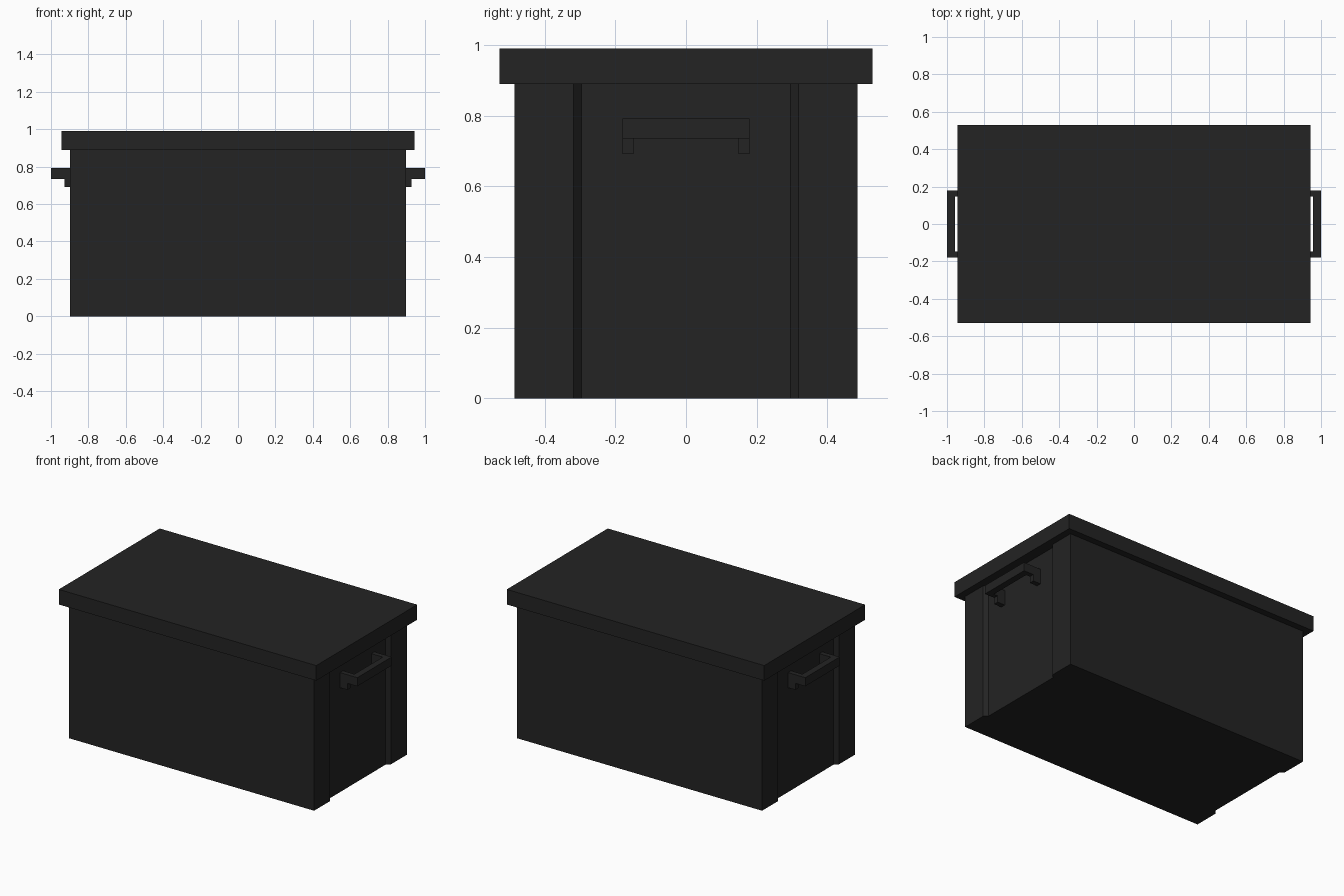
import bpy, bmesh

if "Cube" in bpy.data.objects:
    bpy.data.objects.remove(bpy.data.objects["Cube"])

mat = bpy.data.materials.new("charcoal black")
mat.diffuse_color = (0.017, 0.017, 0.017, 1)
mat.use_nodes = True
mat.node_tree.nodes["Principled BSDF"].inputs["Base Color"].default_value = mat.diffuse_color


def finish(name, bm):
    bmesh.ops.recalc_face_normals(bm, faces=bm.faces)
    me = bpy.data.meshes.new(name)
    bm.to_mesh(me)
    bm.free()
    me.materials.append(mat)
    ob = bpy.data.objects.new(name, me)
    bpy.context.collection.objects.link(ob)
    return ob


def prism(name, pts, z0, z1):
    """Extrude a plan outline from z0 up to z1."""
    bm = bmesh.new()
    face = bm.faces.new([bm.verts.new((x, y, z0)) for x, y in pts])
    out = bmesh.ops.extrude_face_region(bm, geom=[face])
    for v in out["geom"]:
        if isinstance(v, bmesh.types.BMVert):
            v.co.z = z1
    return finish(name, bm)


def rect(x0, x1, y0, y1):
    return [(x0, y0), (x1, y0), (x1, y1), (x0, y1)]


# Body with a bevelled recess in each end
end = [(0.897, -0.485), (0.897, -0.318), (0.873, -0.296),
       (0.873, 0.296), (0.897, 0.318), (0.897, 0.485)]
prism("chest_body", end + [(-x, -y) for x, y in end], 0, 0.89)

# Overhanging lid
prism("lid", rect(-0.943, 0.943, -0.528, 0.528), 0.89, 0.99)

# Handles: U-shaped grip plus two lower brackets on each end
for side, s in (("right", 1), ("left", -1)):
    grip = [(0.87, -0.18), (1.0, -0.18), (1.0, 0.18), (0.87, 0.18),
            (0.87, 0.148), (0.957, 0.148), (0.957, -0.148), (0.87, -0.148)]
    prism(side + "_handle_grip", [(s * x, y) for x, y in grip], 0.735, 0.792)
    for end_name, t in (("front", -1), ("back", 1)):
        pts = rect(0.87, 0.928, 0.148, 0.18)
        prism(f"{side}_{end_name}_handle_bracket",
              [(s * x, t * y) for x, y in pts], 0.692, 0.735)
